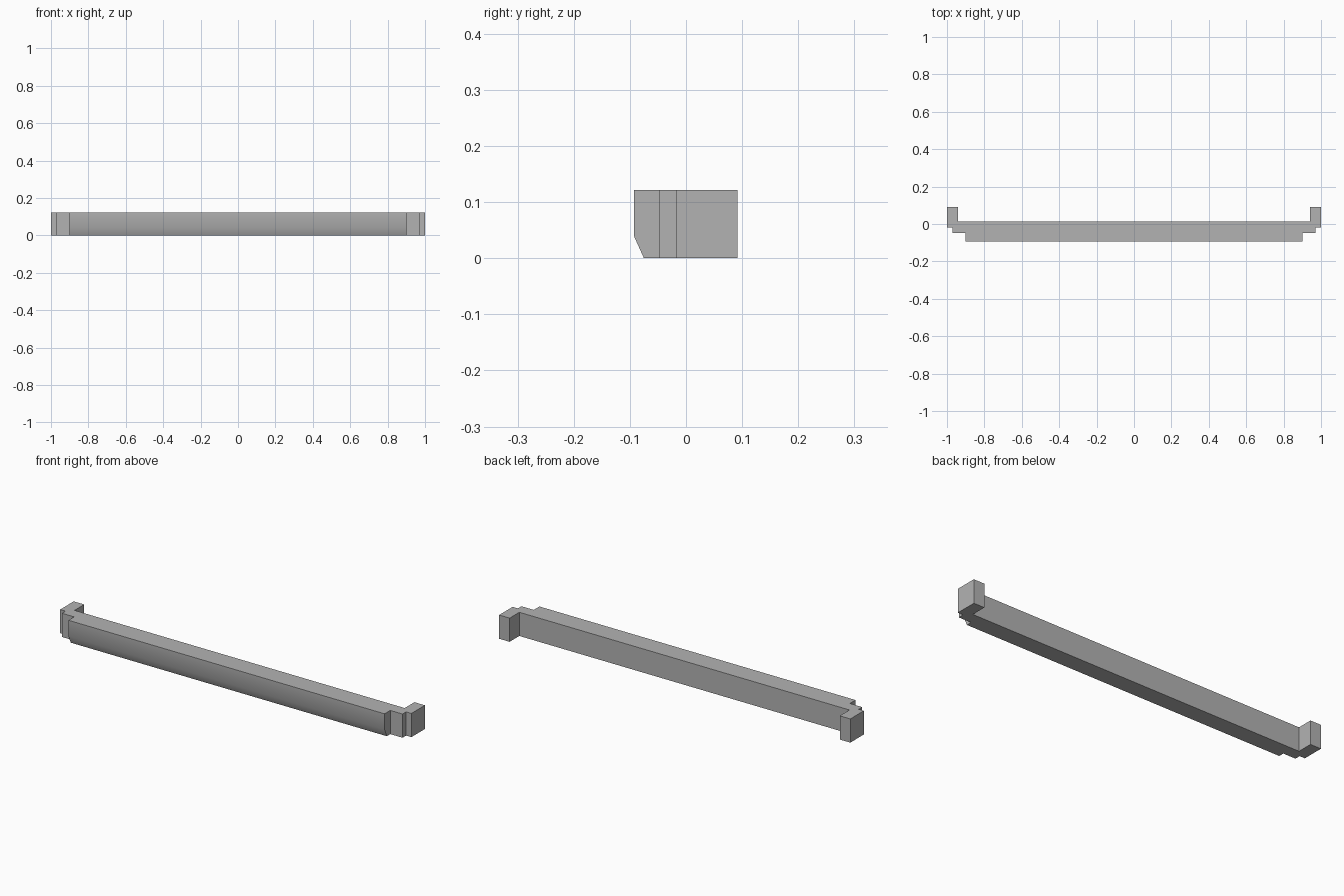
import bpy
import bmesh

cube = bpy.data.objects.get("Cube")
if cube:
    bpy.data.objects.remove(cube, do_unlink=True)

HEIGHT = 0.122
FRONT = -0.093
CHAMFER_HEIGHT = 0.04
CHAMFER_DEPTH = 0.018

# Plain grey finish
grey = bpy.data.materials.new("grey")
grey.use_nodes = True
colour = (0.45, 0.45, 0.45, 1)
grey.diffuse_color = colour
grey.node_tree.nodes["Principled BSDF"].inputs["Base Color"].default_value = colour

# Half of the plan outline, from the stepped front round to the back
half = [(0.9, FRONT), (0.9, -0.047), (0.97, -0.047), (0.97, -0.018),
        (1, -0.018), (1, 0.092), (0.94, 0.092), (0.94, 0.013)]
outline = half + [(-x, y) for x, y in reversed(half)]

# Raise the outline into a solid bar with end returns
bm = bmesh.new()
base = bm.faces.new([bm.verts.new((x, y, 0)) for x, y in outline])
raised = bmesh.ops.extrude_face_region(bm, geom=[base])
top = [g for g in raised["geom"] if isinstance(g, bmesh.types.BMVert)]
bmesh.ops.translate(bm, verts=top, vec=(0, 0, HEIGHT))

# Split the front face across and tuck its lower edge back
front_verts = [v for v in bm.verts if abs(v.co.y - FRONT) < 1e-4]
lower = [v for v in front_verts if v.co.z < 0.01]
front = next(f for f in bm.faces if all(v in front_verts for v in f.verts))
split = []
for v in lower:
    upright = next(e for e in v.link_edges
                   if abs(e.other_vert(v).co.z - v.co.z) > 0.01)
    split.append(bmesh.utils.edge_split(upright, v, CHAMFER_HEIGHT / HEIGHT)[1])
bmesh.utils.face_split(front, *split)
for v in lower:
    v.co.y += CHAMFER_DEPTH
bmesh.ops.recalc_face_normals(bm, faces=bm.faces)

mesh = bpy.data.meshes.new("trim_bar")
bm.to_mesh(mesh)
bm.free()
mesh.materials.append(grey)
bar = bpy.data.objects.new("trim_bar", mesh)
bpy.context.collection.objects.link(bar)

# Soften the shallow front fold, keep the corners crisp
bpy.ops.object.select_all(action="DESELECT")
bar.select_set(True)
bpy.context.view_layer.objects.active = bar
bpy.ops.object.shade_smooth_by_angle(angle=0.6)
